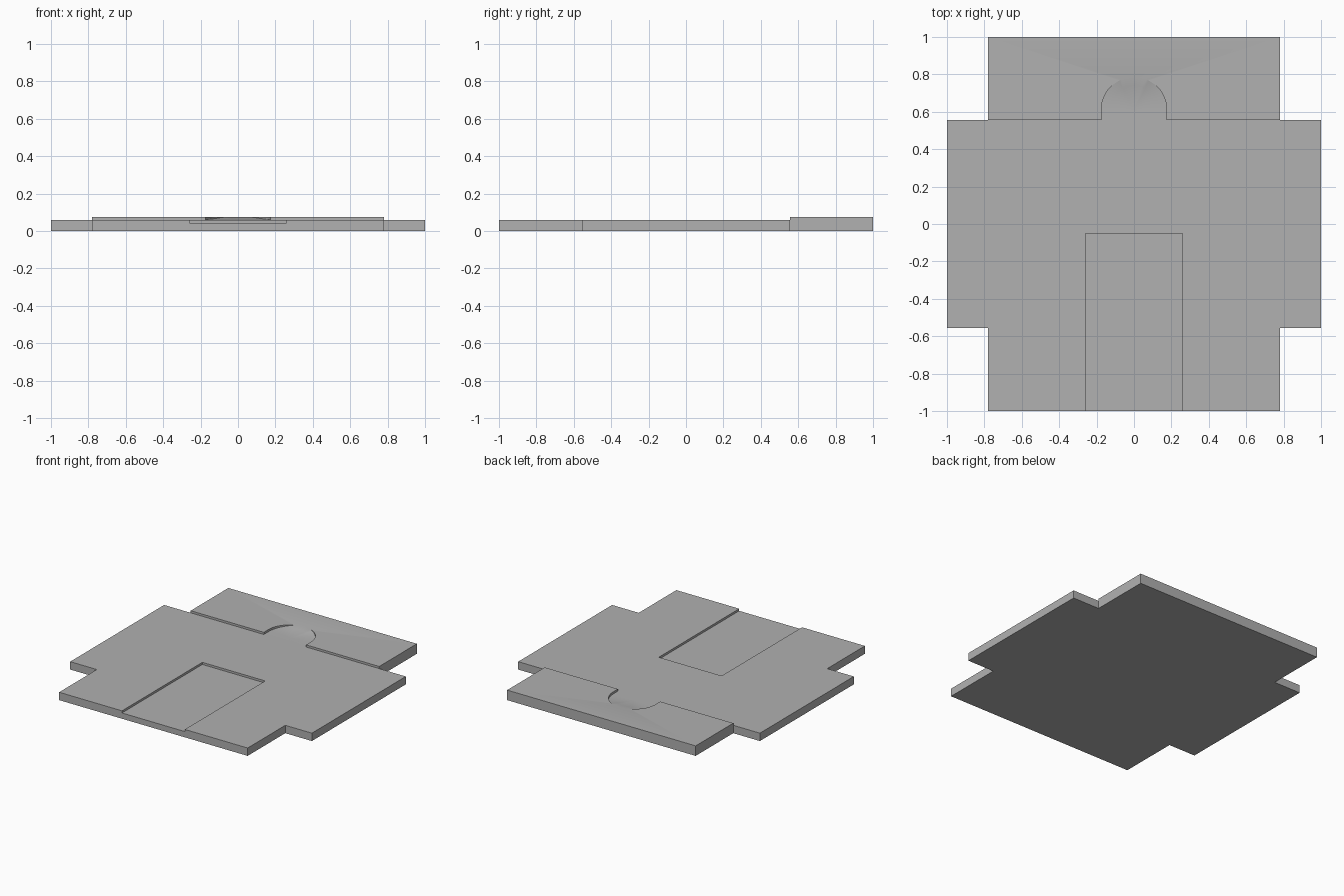
import bpy, bmesh
from math import sin, cos, radians

if "Cube" in bpy.data.objects:
    bpy.data.objects.remove(bpy.data.objects["Cube"])

W, NX, NY = 1.0, 0.78, 0.555           # half width, notch corner position
BASE, STRIP, SUNK = 0.059, 0.075, 0.043  # heights of the three levels
RX, RY = 0.26, -0.05                   # recess half width and rear edge
R, CY = 0.175, 0.61                    # scoop radius and arc centre

# Dark grey for every part
grey = bpy.data.materials.new("dark_grey")
grey.diffuse_color = (0.44, 0.44, 0.44, 1)
grey.use_nodes = True
grey.node_tree.nodes["Principled BSDF"].inputs["Base Color"].default_value = grey.diffuse_color


def face(bm, pts):
    bm.faces.new([bm.verts.new(p) for p in pts])


def flat(bm, pts, z):
    face(bm, [(x, y, z) for x, y in pts])


def wall(bm, path, lo, hi):
    """Vertical wall along a path with the solid on its left."""
    for (ax, ay), (bx, by) in zip(path, path[1:]):
        face(bm, [(ax, ay, lo), (bx, by, lo), (bx, by, hi), (ax, ay, hi)])


def finish(name, bm):
    bmesh.ops.remove_doubles(bm, verts=bm.verts, dist=1e-5)
    me = bpy.data.meshes.new(name)
    bm.to_mesh(me)
    bm.free()
    me.materials.append(grey)
    ob = bpy.data.objects.new(name, me)
    bpy.context.collection.objects.link(ob)
    return ob


# Base plate: stepped outline with a shallow panel open to the front
left = [(-NX, NY), (-W, NY), (-W, -NY), (-NX, -NY), (-NX, -1), (-RX, -1)]
right = [(-x, y) for x, y in reversed(left)]
recess = [(-RX, -1), (-RX, RY), (RX, RY), (RX, -1)]
back = [(NX, NY), (NX, 1), (-NX, 1), (-NX, NY)]
bm = bmesh.new()
flat(bm, (left + right + back[1:3])[::-1], 0)
wall(bm, left, 0, BASE)
wall(bm, right, 0, BASE)
wall(bm, [(-RX, -1), (RX, -1)], 0, SUNK)
wall(bm, recess, SUNK, BASE)
flat(bm, recess[::-1], SUNK)
flat(bm, left + recess[1:3] + right, BASE)
finish("base_plate", bm)

# Raised back strip with an arched finger scoop
bm = bmesh.new()
angles = [180 - 4.5 * i for i in range(41)]


def scoop(a, k):
    """Point on the scoop floor, rising to the strip top at the rear."""
    t = radians(a)
    rise = min(1, (90 - abs(a - 90)) / 67.5) ** 2 * k ** 2
    return (R * k * cos(t), CY + R * k * sin(t), BASE + (STRIP - BASE) * rise)


arch = [scoop(a, 1) for a in angles]
arch_xy = [(x, y) for x, y, z in arch]
front = [(-NX, NY), (-R, NY)] + arch_xy + [(R, NY), (NX, NY)]
wall(bm, back, 0, STRIP)
flat(bm, front + back[1:3], STRIP)
wall(bm, front[:3], BASE, STRIP)
wall(bm, front[-3:], BASE, STRIP)
for p, q in zip(arch, arch[1:]):
    if min(p[2], q[2]) < STRIP - 1e-5:
        face(bm, [p, q, (q[0], q[1], STRIP), (p[0], p[1], STRIP)])

# Scoop floor: flat mouth plus rising half-disc rings
rings = [0.25, 0.5, 0.75, 1]
for a, b in zip(angles, angles[1:]):
    face(bm, [(0, CY, BASE), scoop(b, rings[0]), scoop(a, rings[0])])
    for k, m in zip(rings, rings[1:]):
        face(bm, [scoop(a, k), scoop(b, k), scoop(b, m), scoop(a, m)])
mouth = [(-R, NY), (R, NY)]
mouth += [(R * k, CY) for k in rings[::-1]] + [(0, CY)] + [(-R * k, CY) for k in rings]
flat(bm, mouth, BASE)
strip = finish("raised_strip", bm)
bpy.context.view_layer.objects.active = strip
strip.select_set(True)
bpy.ops.object.shade_smooth_by_angle(angle=radians(30))
